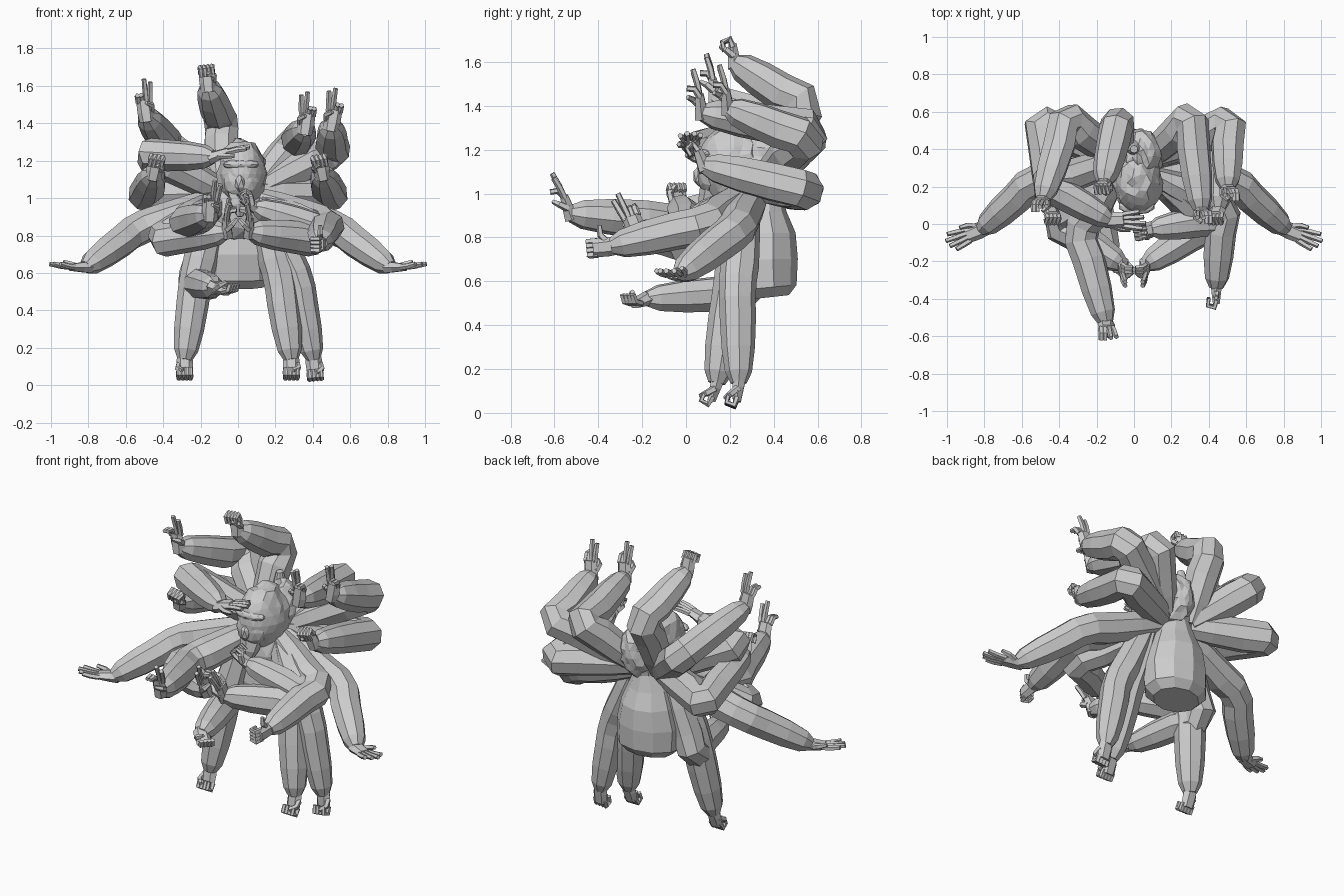
import bpy, bmesh, math, random
from mathutils import Vector as V

if "Cube" in bpy.data.objects:
    bpy.data.objects.remove(bpy.data.objects["Cube"])

random.seed(4)


def finish(bm, name):
    bmesh.ops.recalc_face_normals(bm, faces=bm.faces)
    me = bpy.data.meshes.new(name)
    bm.to_mesh(me)
    bm.free()
    ob = bpy.data.objects.new(name, me)
    bpy.context.collection.objects.link(ob)
    return ob


def tube(bm, pts, radii, n=8, ref=(0.13, 0.31, 0.94)):
    """Faceted tube through points; a radius is a number or (along ref, across)."""
    pts = [V(p) for p in pts]
    u, rings = V(ref), []
    for i, p in enumerate(pts):
        t = V((0, 0, 0))
        if i > 0:
            t += (p - pts[i - 1]).normalized()
        if i < len(pts) - 1:
            t += (pts[i + 1] - p).normalized()
        t.normalize()
        u = u - t * u.dot(t)
        if u.length < 1e-3:
            u = t.orthogonal()
        u.normalize()
        w = t.cross(u)
        r = radii[i]
        ra, rb = r if isinstance(r, tuple) else (r, r)
        rings.append([bm.verts.new(p + u * ra * math.cos(a) + w * rb * math.sin(a))
                      for a in (math.tau * (k + 0.5) / n for k in range(n))])
    for a, b in zip(rings, rings[1:]):
        for k in range(n):
            bm.faces.new((a[k], a[(k + 1) % n], b[(k + 1) % n], b[k]))
    bm.faces.new(rings[0][::-1])
    bm.faces.new(rings[-1])


def hand(bm, wrist, d, palm, pose, side):
    """d points along the fingers, palm is the palm normal."""
    w, d = V(wrist), V(d).normalized()
    n = V(palm)
    n = (n - d * n.dot(d)).normalized()
    s = d.cross(n) * side
    tube(bm, [w - d * .03, w + d * .02, w + d * .085],
         [(.036, .04), (.03, .045), (.021, .042)], 6, n)
    for k in range(4):
        off = (k - 1.5) * .021
        b = w + s * off + d * .075
        if pose == "open" or (pose == "blessing" and k < 2):
            ln = (.105, .125, .115, .09)[k]
            e = (d + s * off * 5).normalized()
            path = [b, b + e * ln * .5 + n * .006, b + e * ln + n * .018]
        elif pose in ("cup", "blessing"):
            path = [b, b + d * .04 + n * .02, b + d * .045 + n * .055]
        else:
            path = [b - d * .01, b + d * .03 + n * .01,
                    b + d * .02 + n * .045, b - d * .02 + n * .04]
        tube(bm, path, [.015, .015, .013, .011][:len(path)], 5)
    # thumb
    b = w + d * .025 - s * .03
    if pose == "thumb":
        path = [b, b - s * .025 + d * .02, b - s * .07 + d * .02]
    elif pose == "open":
        path = [b, b - s * .02 + d * .035 + n * .015, b - s * .025 + d * .08 + n * .03]
    else:
        path = [b, b - s * .008 + d * .03 + n * .03, b + s * .02 + d * .05 + n * .055]
    tube(bm, path, [.018, .016, .011], 5)


def arm(name, S, E, W, d, palm, pose, side, girth=1.0):
    S, E, W = V(S), V(E), V(W)
    a, b = (S - E).normalized(), (W - E).normalized()
    out = -(a + b) * .018          # push the rounded elbow outward
    pts = [S, S.lerp(E, .3), S.lerp(E, .72), E + a * .045 + out, E + b * .045 + out,
           E.lerp(W, .3), E.lerp(W, .62), E.lerp(W, .88), W]
    rad = [.07, .086, .096, .093, .091, .09, .083, .067, .04]
    bm = bmesh.new()
    tube(bm, pts, [r * girth for r in rad])
    hand(bm, W, d, palm, pose, side)
    finish(bm, name)


def blob(bm, c, r, sub=2, noise=0.0):
    res = bmesh.ops.create_icosphere(bm, subdivisions=sub, radius=1)
    for v in res["verts"]:
        k = 1 + random.uniform(-noise, noise) * (0.2 if v.co.y < -.55 else 1)
        v.co = V([c[i] + v.co[i] * r[i] * k for i in range(3)])


# torso: bottle shaped, wide at the hips and narrow at the nape
bm = bmesh.new()
prof = [(.525, .36, .14, .11), (.57, .355, .19, .15), (.70, .345, .195, .165), (.82, .35, .165, .15),
        (.92, .345, .125, .115), (1.02, .36, .075, .075), (1.2, .41, .055, .055), (1.32, .40, .02, .02)]
tube(bm, [(0, p[1], p[0]) for p in prof], [(p[2], p[3]) for p in prof], 10, (1, 0, 0))
finish(bm, "torso")

# chest between the shoulders
bm = bmesh.new()
blob(bm, (0, .25, .92), (.16, .13, .16), 2)
finish(bm, "chest")

# shaggy head with the mane falling back
bm = bmesh.new()
blob(bm, (.02, .22, 1.13), (.13, .17, .185), 3, .07)
blob(bm, (.04, .36, 1.13), (.11, .15, .16), 3, .09)
finish(bm, "head_and_mane")

# face: brow, cheeks, nose and beard
bm = bmesh.new()
blob(bm, (.015, .095, 1.18), (.10, .045, .03), 2)
blob(bm, (.015, .11, 1.09), (.095, .06, .10), 2)
blob(bm, (.01, .06, 1.08), (.03, .03, .05), 1)
tube(bm, [(.01, .12, 1.04), (.01, .10, .96), (.01, .09, .90)], [(.075, .055), (.05, .045), .015], 6, (1, 0, 0))
finish(bm, "face")

UP, FRONT = (0, 0, 1), (0, -1, 0)
for sx, side in ((-1, "left"), (1, "right")):
    m = lambda x, y, z: (sx * x, y, z)
    # arms spread wide to the sides, palms up
    arm("spread_arm_" + side, m(.1, .31, .99), m(.54, .22, .83), m(.815, -.03, .63),
        m(.17, -.07, .0), UP, "open", sx, .97)
    # joined hands in front of the chest
    arm("praying_arm_" + side, m(.1, .28, .98), m(.4, 0, .78), m(.06, -.22, .82),
        m(.005, -.08, .2), m(-1, 0, 0), "blessing", -sx, .98)
    # arms bent back behind the body
    arm("back_arm_" + side, m(.1, .35, 1.03), m(.49, .53, 1.02), m(.45, .08, 1.13),
        m(-.02, -.04, .1), FRONT, "fist", sx)
    # arm hanging down to the ground
    arm("support_arm_" + side, m(.13, .27, .96), m(.225, .21, .56), m(.285, .14, .135),
        (0, -.03, -.1), FRONT, "fist", sx, .97)

# left side arms
L = (-.09, .36, 1.04)
arm("overhead_fist_arm", L, (-.09, .53, 1.40), (-.16, .22, 1.60), (-.01, -.01, .1), FRONT, "fist", -1)
arm("raised_arm_left", L, (-.36, .55, 1.27), (-.49, .13, 1.44), (-.03, -.02, .2), FRONT, "blessing", -1)
arm("salute_arm", (-.1, .34, 1.04), (-.47, .21, 1.23), (-.13, .02, 1.22), (.18, 0, .07), (.3, .1, -1), "open", 1, .95)
arm("reaching_arm", (-.11, .27, .97), (-.28, -.05, .87), (-.15, -.53, .91), (.01, -.06, .18), FRONT, "blessing", -1)
arm("low_cupped_arm", (-.12, .3, .93), (-.24, .27, .55), (-.12, -.18, .52), (.08, -.07, -.03), UP, "cup", -1, .92)

# right side arms
R = (.09, .36, 1.04)
arm("raised_arm_inner", R, (.30, .55, 1.29), (.36, .07, 1.37), (.03, -.02, .2), FRONT, "blessing", 1)
arm("raised_arm_outer", R, (.50, .53, 1.25), (.50, .19, 1.39), (.04, -.02, .2), FRONT, "blessing", 1)
arm("thumb_up_arm", (.1, .27, .99), (.47, .08, .86), (.44, -.34, .76), (0, -.1, -.01), (-1, 0, 0), "thumb", 1, .97)
arm("chin_fist_arm", (.1, .28, .98), (.40, .02, .85), (.09, -.03, .95), (-.09, -.02, .06), UP, "fist", 1, .92)
arm("support_arm_outer", (.14, .27, .96), (.32, .235, .56), (.405, .24, .135), (.01, -.01, -.1), FRONT, "fist", 1, .92)
